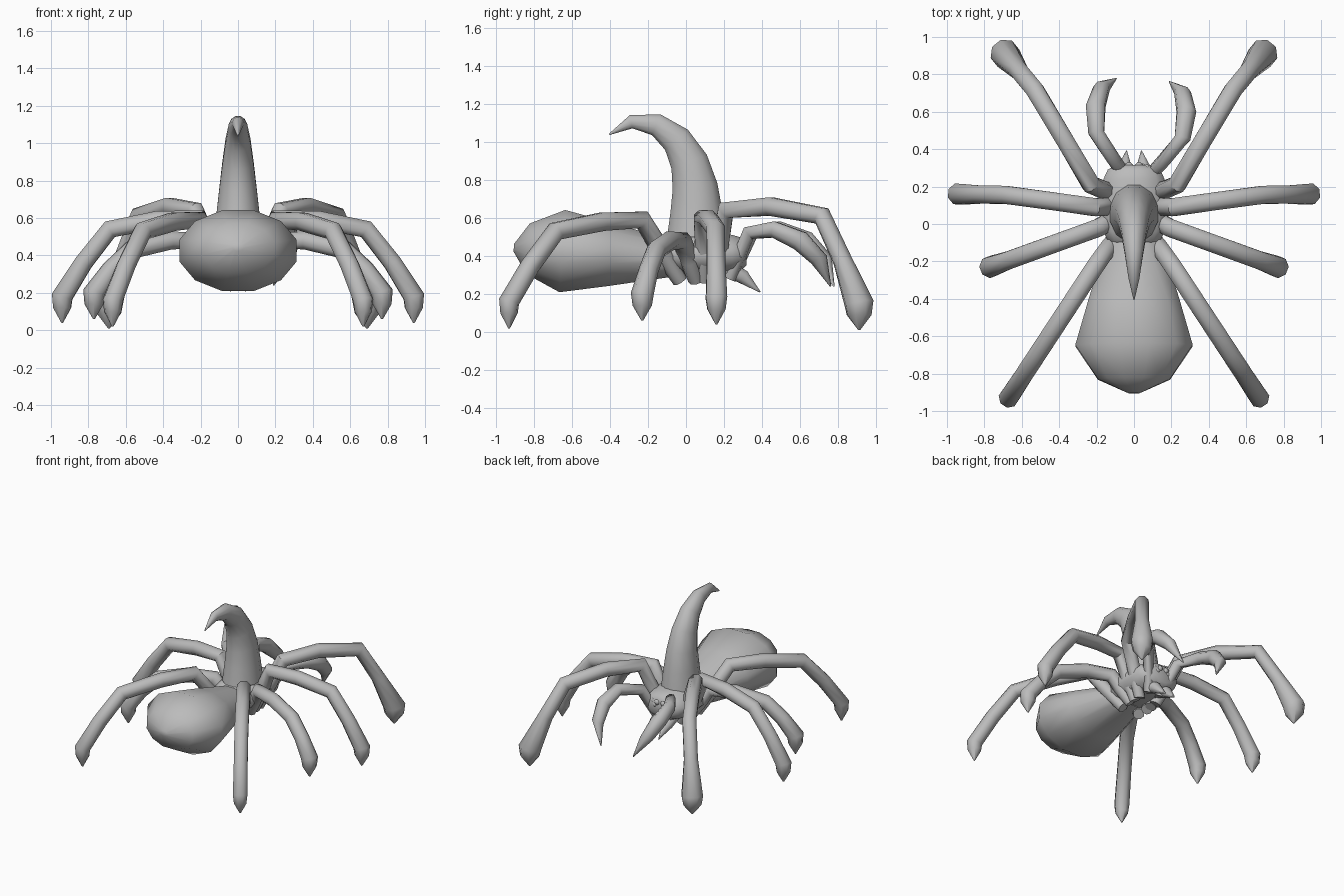
import bpy, bmesh, math
from mathutils import Vector, Matrix

cube = bpy.data.objects.get("Cube")
if cube:
    bpy.data.objects.remove(cube)

colour = (0.5, 0.5, 0.5, 1)
grey = bpy.data.materials.new("plain_grey")
grey.use_nodes = True
grey.diffuse_color = colour
grey.node_tree.nodes["Principled BSDF"].inputs["Base Color"].default_value = colour


def finish(name, bm):
    bmesh.ops.recalc_face_normals(bm, faces=bm.faces)
    mesh = bpy.data.meshes.new(name)
    bm.to_mesh(mesh)
    bm.free()
    mesh.materials.append(grey)
    obj = bpy.data.objects.new(name, mesh)
    bpy.context.collection.objects.link(obj)
    bpy.ops.object.select_all(action='DESELECT')
    obj.select_set(True)
    bpy.context.view_layer.objects.active = obj
    bpy.ops.object.shade_smooth_by_angle(angle=math.radians(50))


def loft(name, points, widths, sides=8, flatness=1.0):
    """Skin elliptical rings along a path of points; flatness is height over width."""
    run = points[-1] - points[0]
    across = Vector((run.y, -run.x, 0)).normalized()
    last = len(points) - 1
    bm = bmesh.new()
    rings = []
    for i, (centre, width) in enumerate(zip(points, widths)):
        before = (centre - points[i - 1]).normalized() if i > 0 else Vector()
        after = (points[i + 1] - centre).normalized() if i < last else Vector()
        up = across.cross(before + after).normalized() * flatness
        angles = [math.tau * (k + 0.5) / sides for k in range(sides)]
        rings.append([bm.verts.new(centre + width * (across * math.cos(a) + up * math.sin(a)))
                      for a in angles])
    for low, high in zip(rings, rings[1:]):
        for k in range(sides):
            n = (k + 1) % sides
            bm.faces.new((low[k], low[n], high[n], high[k]))
    bm.faces.new(rings[0])
    bm.faces.new(rings[-1])
    finish(name, bm)


def ball(name, centre, radius):
    bm = bmesh.new()
    bmesh.ops.create_uvsphere(bm, u_segments=12, v_segments=8, radius=radius,
                              matrix=Matrix.Translation(centre))
    finish(name, bm)


def mirrored(points, flip):
    return [Vector((p.x * flip, p.y, p.z)) for p in points]


# Abdomen: a teardrop that rises slightly towards its blunt end
stations = [0, -0.4, -0.65, -0.83, -0.905]
loft("abdomen", [Vector((0, y, 0.38 - 0.07 * y)) for y in stations],
     [0.12, 0.25, 0.325, 0.2, 0.03], sides=12, flatness=0.69)

# Thorax: a blunt oval set above the hips
turns = [math.radians(a) for a in range(170, 0, -20)]
loft("thorax", [Vector((0, 0.1 + 0.22 * math.cos(a), 0.41)) for a in turns],
     [0.185 * math.sin(a) ** 0.35 for a in turns], sides=12, flatness=0.62)

# Horn: steps upwards while curling over ever faster
steps = 7
spine = [Vector((0, 0.055, 0.5))]
for i in range(steps):
    tilt = math.radians(120) * (i / (steps - 1)) ** 2
    spine.append(spine[-1] + 0.133 * Vector((0, -math.sin(tilt), math.cos(tilt))))
loft("horn", spine, [0.13 * (1 - i / steps) ** 0.8 + 0.003 for i in range(steps + 1)],
     sides=12, flatness=1.2)


def leg_path(knee, foot, rise, bow):
    """Hip under the thorax, raised knee, long arch, then a bulging pointed foot."""
    knee, foot = Vector(knee), Vector(foot)
    hip = Vector((0.07, 0.06 + knee.y * 0.4, 0.27))
    bend = knee.lerp(foot, 0.65)
    bend.y += bow
    bend.z = knee.z + rise - 0.05
    arch = knee.lerp(foot, 0.3)
    arch.y += bow / 2
    arch.z = knee.z + rise
    ankle = foot + Vector((0, 0, 0.14))
    shin = bend.lerp(ankle, 0.55)
    shin.z += 0.02
    sole = foot + Vector((0, 0, 0.08))
    return [hip, hip.lerp(knee, 0.5), knee, arch, bend, shin, ankle, sole, foot]


# Each leg: knee, foot tip, rise of the arch above the knee, sideways bow, foot width
legs = {
    "rear_leg": ((0.23, 0.21, 0.64), (0.69, 0.91, 0.01), 0.02, 0.05, 0.08),
    "mid_rear_leg": ((0.21, 0.09, 0.6), (0.94, 0.16, 0.04), -0.01, 0.02, 0.06),
    "mid_front_leg": ((0.19, -0.02, 0.48), (0.77, -0.23, 0.06), 0, 0, 0.06),
    "front_leg": ((0.21, -0.23, 0.59), (0.67, -0.93, 0.02), -0.01, 0, 0.055),
}

# Feeler: rises from under the head and hooks inwards at the claw
feeler = [Vector(p) for p in ((0.06, 0.23, 0.28), (0.15, 0.33, 0.52), (0.26, 0.46, 0.54),
                              (0.28, 0.6, 0.48), (0.26, 0.7, 0.38), (0.19, 0.76, 0.24))]
fang = [Vector(p) for p in ((0.05, 0.2, 0.34), (0.05, 0.3, 0.29), (0.04, 0.39, 0.21))]

for side, flip, swing in (("left", 1, 0), ("right", -1, 7)):
    for name, (knee, foot, rise, bow, width) in legs.items():
        shaft = 0.052
        widths = [0.04, 0.05, shaft, shaft, shaft, shaft, width, width * 0.85, 0.005]
        loft(side + "_" + name, mirrored(leg_path(knee, foot, rise, bow), flip), widths)

    # The right feeler is swung a little further in
    turn = Matrix.Rotation(math.radians(swing), 3, 'Z')
    loft(side + "_feeler", mirrored([turn @ p for p in feeler], flip),
         [0.035, 0.04, 0.046, 0.056, 0.046, 0.004])
    loft(side + "_fang", mirrored(fang, flip), [0.045, 0.04, 0.003])

    # Eyes: two staggered rows wrapping round the brow
    for row in range(2):
        for column in range(2):
            x = 0.026 + 0.043 * column + 0.02 * row
            centre = Vector((x * flip, 0.31 - 2 * x * x, 0.45 - 0.025 * row))
            ball(side + "_eye", centre, 0.022 - 0.004 * (row + column))
